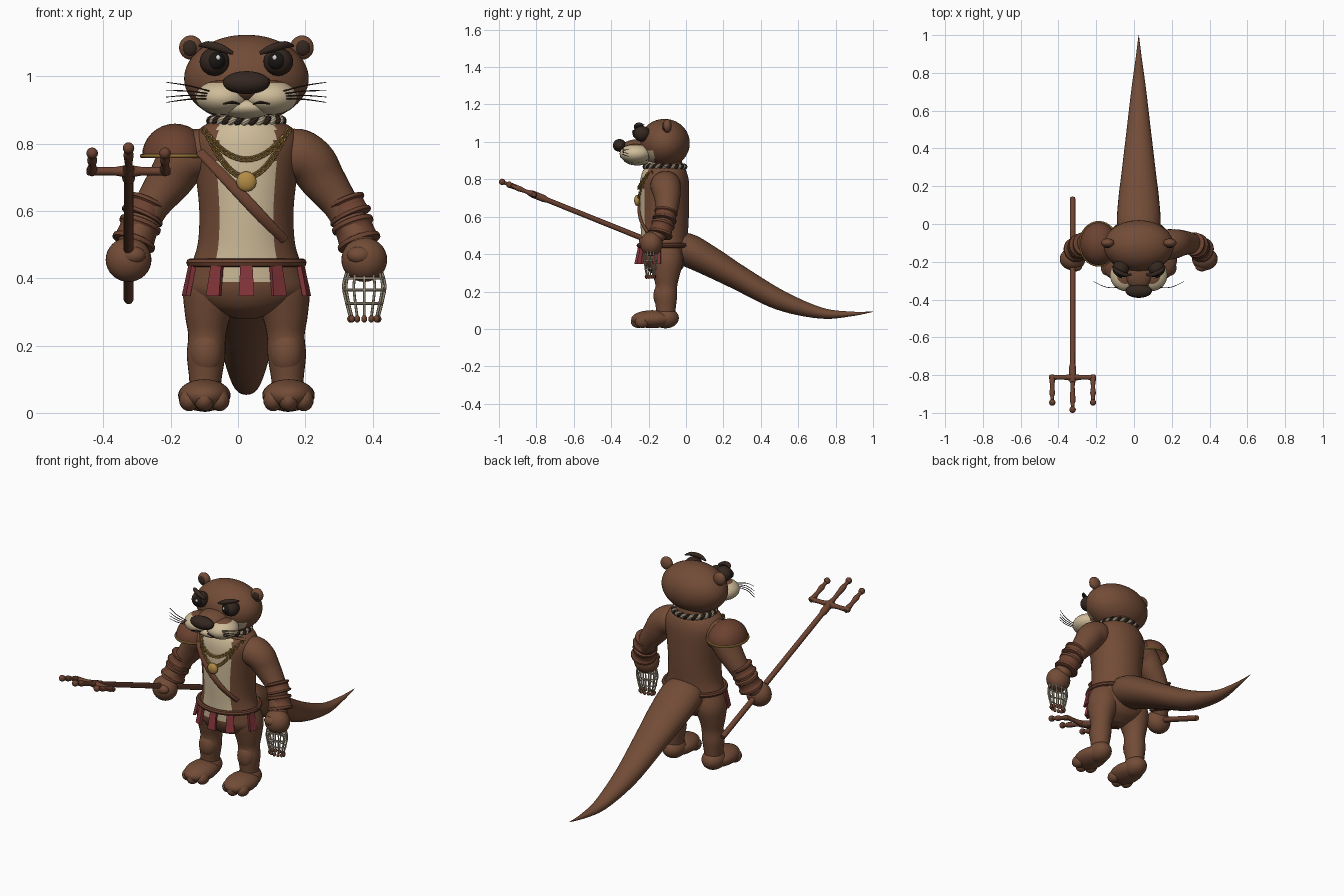
import bpy, bmesh, math
from mathutils import Vector, Matrix
from mathutils.bvhtree import BVHTree

if "Cube" in bpy.data.objects:
    bpy.data.objects.remove(bpy.data.objects["Cube"])

CX, CY = 0.025, -0.115   # body axis (parts are built around x = 0, then shifted)
parts = []


def material(name, r, g, b):
    m = bpy.data.materials.new(name)
    m.use_nodes = True
    m.diffuse_color = (r, g, b, 1)
    bsdf = m.node_tree.nodes["Principled BSDF"]
    bsdf.inputs["Base Color"].default_value = (r, g, b, 1)
    bsdf.inputs["Roughness"].default_value = 0.8
    return m


FUR = material("brown fur", 0.17, 0.072, 0.038)
CREAM = material("cream fur", 0.62, 0.5, 0.32)
DARK = material("dark brown", 0.035, 0.02, 0.014)
BLACK = material("eye black", 0.01, 0.008, 0.007)
WHITE = material("eye glint", 0.7, 0.7, 0.68)
GOLD = material("gold", 0.45, 0.26, 0.06)
RED = material("red cloth", 0.22, 0.035, 0.04)
LEATHER = material("leather and wood", 0.15, 0.055, 0.03)
CORD = material("pale cord", 0.5, 0.42, 0.3)


def finish(name, bm, mat, mat2=None, rule=None):
    bmesh.ops.recalc_face_normals(bm, faces=bm.faces)
    if rule:
        for f in bm.faces:
            f.material_index = int(rule(f.calc_center_median()))
    me = bpy.data.meshes.new(name)
    bm.to_mesh(me)
    bm.free()
    me.materials.append(mat)
    if mat2:
        me.materials.append(mat2)
    ob = bpy.data.objects.new(name, me)
    bpy.context.collection.objects.link(ob)
    parts.append(ob)
    return ob


def ball(name, c, r, mat, mat2=None, rule=None, seg=32, half=False):
    bm = bmesh.new()
    bmesh.ops.create_uvsphere(bm, u_segments=seg, v_segments=seg // 2, radius=1)
    if half:
        bmesh.ops.delete(bm, geom=[v for v in bm.verts if v.co.z < -0.01], context='VERTS')
    bmesh.ops.transform(bm, verts=bm.verts, matrix=Matrix.Translation(c) @ Matrix.Diagonal((*r, 1)))
    return finish(name, bm, mat, mat2, rule)


def smooth_path(rows, sub):
    """Catmull-Rom through rows of any width."""
    rows = [Vector(r) for r in rows]
    out = []
    for i in range(len(rows) - 1):
        a, b, c, d = rows[max(i - 1, 0)], rows[i], rows[i + 1], rows[min(i + 2, len(rows) - 1)]
        for k in range(sub):
            t = k / sub
            out.append(0.5 * (2 * b + (c - a) * t + (2 * a - 5 * b + 4 * c - d) * t * t
                              + (3 * b - a - 3 * c + d) * t ** 3))
    return out + [rows[-1]]


def loft(name, rows, mat, mat2=None, rule=None, seg=20, sub=4, ref=(1, 0, 0)):
    """Tube through rows of (x, y, z, half width, half depth)."""
    bm, rings, ref = bmesh.new(), [], Vector(ref)
    path = smooth_path(rows, sub)
    pts = [Vector(p[:3]) for p in path]
    for i, p in enumerate(path):
        t = (pts[min(i + 1, len(pts) - 1)] - pts[max(i - 1, 0)]).normalized()
        v = t.cross(ref).normalized()
        u = v.cross(t)
        rings.append([bm.verts.new(pts[i] + u * math.cos(a) * max(p[3], .0005) + v * math.sin(a) * max(p[4], .0005))
                      for a in (2 * math.pi * k / seg for k in range(seg))])
    for r, s in zip(rings, rings[1:]):
        for k in range(seg):
            bm.faces.new((r[k], r[k - 1], s[k - 1], s[k]))
    bm.faces.new(rings[0])
    bm.faces.new(rings[-1][::-1])
    return finish(name, bm, mat, mat2, rule)


def hoop(name, c, rx, ry, r, mat, seg=48, ref=(0, 0, 1), n=8):
    rows = [(c[0] + rx * math.cos(a), c[1] + ry * math.sin(a), c[2], r, r)
            for a in (2 * math.pi * k / seg for k in range(seg + 1))]
    return loft(name, rows, mat, seg=n, sub=1, ref=ref)


# Torso with pale belly
torso = loft("torso", [(0, CY, z, a, b) for z, a, b in (
    (.28, .03, .03), (.31, .12, .085), (.36, .178, .115), (.42, .17, .122), (.5, .145, .125),
    (.6, .14, .13), (.7, .15, .132), (.79, .162, .13), (.84, .142, .118), (.87, .105, .1), (.92, .09, .09))],
    FUR, CREAM, lambda c: c.y < CY and abs(c.x) < .085 and c.z > .39, seg=72, sub=6)
skin = BVHTree.FromPolygons([v.co for v in torso.data.vertices], [p.vertices for p in torso.data.polygons])


def chest_y(x, z):
    hit = skin.ray_cast(Vector((x, -1, z)), Vector((0, 1, 0)))[0]
    return hit.y if hit else -.14


# Tail
loft("tail", [(0, -.08, .43, .09, .07), (0, 0, .425, .115, .088), (0, .13, .36, .108, .08),
              (0, .28, .275, .09, .067), (0, .5, .155, .064, .054), (0, .72, .085, .038, .03),
              (0, .88, .08, .016, .013), (0, 1, .092, .001, .001)], FUR, seg=32, sub=6)

# Head
ball("head", (0, CY, .993), (.185, .135, .13), FUR, CREAM,
     lambda c: c.y < -.17 and c.z < .96, seg=64)
ball("snout_bridge", (0, -.25, .965), (.08, .1, .05), FUR)
ball("chin", (0, -.26, .908), (.085, .075, .034), CREAM)
ball("nose", (0, -.355, .981), (.07, .036, .034), DARK)
for s, side in ((-1, "right"), (1, "left")):
    ball(side + "_muzzle", (s * .07, -.27, .937), (.082, .085, .052), CREAM, FUR,
         lambda c: c.z > .982 - .1 * max(0, abs(c.x) - .08) or c.y > -.2)
    ball(side + "_ear", (s * .165, -.1, 1.085), (.035, .023, .036), FUR)
    ball(side + "_inner_ear", (s * .167, -.115, 1.084), (.022, .012, .024), DARK)
    ball(side + "_eye_patch", (s * .095, -.235, 1.043), (.044, .045, .042), DARK)
    ball(side + "_eye", (s * .09, -.262, 1.045), (.028, .024, .028), BLACK)
    ball(side + "_eye_glint", (s * .084, -.283, 1.055), (.007, .005, .008), WHITE, seg=12)
    loft(side + "_brow", [(s * .14, -.225, 1.09, .003, .003), (s * .115, -.25, 1.093, .011, .011),
                          (s * .075, -.268, 1.083, .012, .011), (s * .04, -.268, 1.068, .005, .005)],
         DARK, ref=(0, 0, 1))
    loft(side + "_mouth", [(s * .02, -.335, .917, .002, .002), (s * .042, -.348, .922, .004, .004),
                           (s * .07, -.35, .917, .002, .002)], DARK, seg=8, ref=(0, 0, 1))
    for z, tip in ((.953, .982), (.946, .957), (.94, .938), (.933, .922)):
        loft(side + "_whisker", [(s * .1, -.335, z, .002, .002), (s * .17, -.335, (z + tip) / 2 + .004, .002, .002),
                                 (s * .238, -.305, tip, .001, .001)], DARK, seg=6, ref=(0, 0, 1))

    # Legs and feet
    loft(side + "_leg", [(s * .09, -.11, .44, .07, .08), (s * .106, -.105, .36, .082, .088),
                         (s * .115, -.105, .29, .068, .072), (s * .117, -.105, .23, .056, .058),
                         (s * .12, -.108, .17, .057, .06), (s * .122, -.108, .1, .048, .052),
                         (s * .124, -.11, .04, .045, .05)], FUR, seg=28)
    ball(side + "_shin", (s * .119, -.128, .178), (.05, .046, .07), FUR)
    ball(side + "_foot", (s * .125, -.18, .052), (.078, .113, .048), FUR)
    ball(side + "_heel", (s * .123, -.11, .058), (.06, .072, .055), FUR)
    for dx in (-.045, 0, .045):
        ball(side + "_toe", (s * .125 + dx, -.255 + abs(dx) * .5, .038), (.03, .04, .033), FUR, seg=20)

    # Arms, cuffs and hands
    loft(side + "_arm", [(s * .09, -.11, .78, .05, .06), (s * .14, -.11, .772, .075, .08),
                         (s * .19, -.105, .745, .075, .078), (s * .228, -.1, .69, .067, .068),
                         (s * .282, -.105, .615, .053, .056), (s * .315, -.13, .55, .05, .052),
                         (s * .345, -.17, .48, .045, .045)], FUR, seg=28)
    for a, b, r in (((.288, -.105, .632), (.313, -.117, .577), .059), ((.312, -.12, .568), (.338, -.14, .498), .06)):
        p, q = Vector((s * a[0], *a[1:])), Vector((s * b[0], *b[1:]))
        loft(side + "_cuff", [(*p.lerp(q, t), r + d, r + d) for t, d in (
            (0, -.012), (.06, .003), (.22, .003), (.3, -.003), (.7, -.001), (.78, .005), (.94, .005), (1, -.012))],
            LEATHER, seg=32, sub=2)
    ball(side + "_hand", (s * .35, -.185, .455), (.068, .06, .066), FUR)
    ball(side + "_thumb", (s * .335, -.225, .468), (.036, .026, .026), FUR, seg=20)

# Neck rope of two twisted strands
for k, mat in enumerate((CORD, DARK)):
    rows = []
    for i in range(241):
        a = 2 * math.pi * i / 240
        w = 16 * a + k * math.pi
        R = .103 + .008 * math.cos(w)
        rows.append((R * math.cos(a), -.112 + R * math.sin(a), .867 + .008 * math.sin(w), .009, .009))
    loft("neck_rope", rows, mat, seg=8, sub=1, ref=(0, 0, 1))

# Gold chains of linked rings and a medallion
for top, drop, half, count in ((.838, .085, .125, 30), (.815, .115, .11, 30)):
    for i in range(count + 1):
        t = 2 * i / count - 1
        x, z = half * t, top - drop * (1 - t * t)
        link = hoop("chain_link", (0, 0, 0), .009, .007, .0028, GOLD, seg=12, n=6)
        slope = math.atan2(2 * drop * t, half)
        link.matrix_world = (Matrix.Translation((x, chest_y(x, z) - .008, z)) @ Matrix.Rotation(-slope, 4, 'Y')
                             @ Matrix.Rotation(math.radians(60 if i % 2 else 120), 4, 'X'))
ball("medallion", (0, chest_y(0, .687) - .014, .687), (.03, .016, .03), GOLD)

# Diagonal chest strap
strap = []
for i in range(13):
    x, z = -.135 + .245 * i / 12, .775 - .262 * i / 12
    strap.append((x, chest_y(x, z) - .004, z, .017, .009))
loft("chest_strap", strap, LEATHER, sub=2)

# Shoulder guard on the right shoulder
ball("shoulder_guard", (-.212, -.105, .763), (.098, .114, .096), LEATHER, half=True)
hoop("shoulder_guard_rim", (-.212, -.105, .763), .099, .115, .006, GOLD)

# Belt and hanging cloth strips
hoop("belt", (0, CY, .446), .166, .136, .013, LEATHER)
for a in (-1.3, -.55, 0, .55, 1.3):
    bm = bmesh.new()
    bmesh.ops.create_cube(bm, size=1)
    for v in bm.verts:
        low = v.co.z < 0
        v.co = Vector((v.co.x * (.046 if low else .036), v.co.y * .014 - (.02 if low else 0), v.co.z * .095))
    turn = Matrix.Rotation(a, 4, 'Z')
    place = Matrix.Translation((.166 * math.sin(a), CY - .134 * math.cos(a), .395))
    bmesh.ops.transform(bm, verts=bm.verts, matrix=place @ turn)
    finish("cloth_strip", bm, RED)

# Cord tassel net hanging from the left hand
for k in range(12):
    a = 2 * math.pi * k / 12
    c, s = math.cos(a), math.sin(a)
    loft("tassel_cord", [(.35 + rx * c, -.19 + ry * s, z, .004, .004) for rx, ry, z in (
        (.05, .03, .425), (.062, .034, .38), (.055, .03, .335), (.042, .022, .285))], CORD, seg=6)
    ball("tassel_bead", (.35 + .042 * c, -.19 + .022 * s, .279), (.009, .009, .011), LEATHER, seg=12)
for z, rx in ((.4, .058), (.365, .061), (.325, .053)):
    hoop("tassel_ring", (.35, -.19, z), rx, rx * .55, .004, CORD, seg=32, n=6)

# Trident held in the right hand
butt, aim = Vector((-.35, .14, .335)), Vector((0, -.928, .373)).normalized()


def along(y, x=0):
    return butt + aim * ((butt.y - y) / -aim.y) + Vector((x, 0, 0))


loft("trident_shaft", [(*along(y), r, r) for y, r in (
    (.14, .013), (.13, .015), (-.74, .014), (-.76, .019), (-.82, .019), (-.84, .014))], LEATHER, sub=1)
loft("trident_crossbar", [(*along(-.812, x), r, r) for x, r in (
    (-.125, .006), (-.115, .013), (-.05, .012), (0, .018), (.05, .012), (.115, .013), (.125, .006))],
    LEATHER, ref=(0, 0, 1))
for x, tip in ((-.108, -.945), (0, -.983), (.108, -.945)):
    loft("trident_prong", [(*along(y, x), r, r) for y, r in (
        (-.8, .011), (-.825, .015), (-.86, .011), (tip + .05, .015), (tip + .03, .01), (tip, .01))], LEATHER)
    ball("trident_tip", along(tip, x), (.017, .017, .017), LEATHER, seg=20)

# Shift onto the body axis and shade smooth
bpy.ops.object.select_all(action='DESELECT')
for ob in parts:
    ob.matrix_world = Matrix.Translation((CX, 0, 0)) @ ob.matrix_world
    ob.select_set(True)
bpy.context.view_layer.objects.active = torso
bpy.ops.object.shade_smooth_by_angle(angle=math.radians(40))
